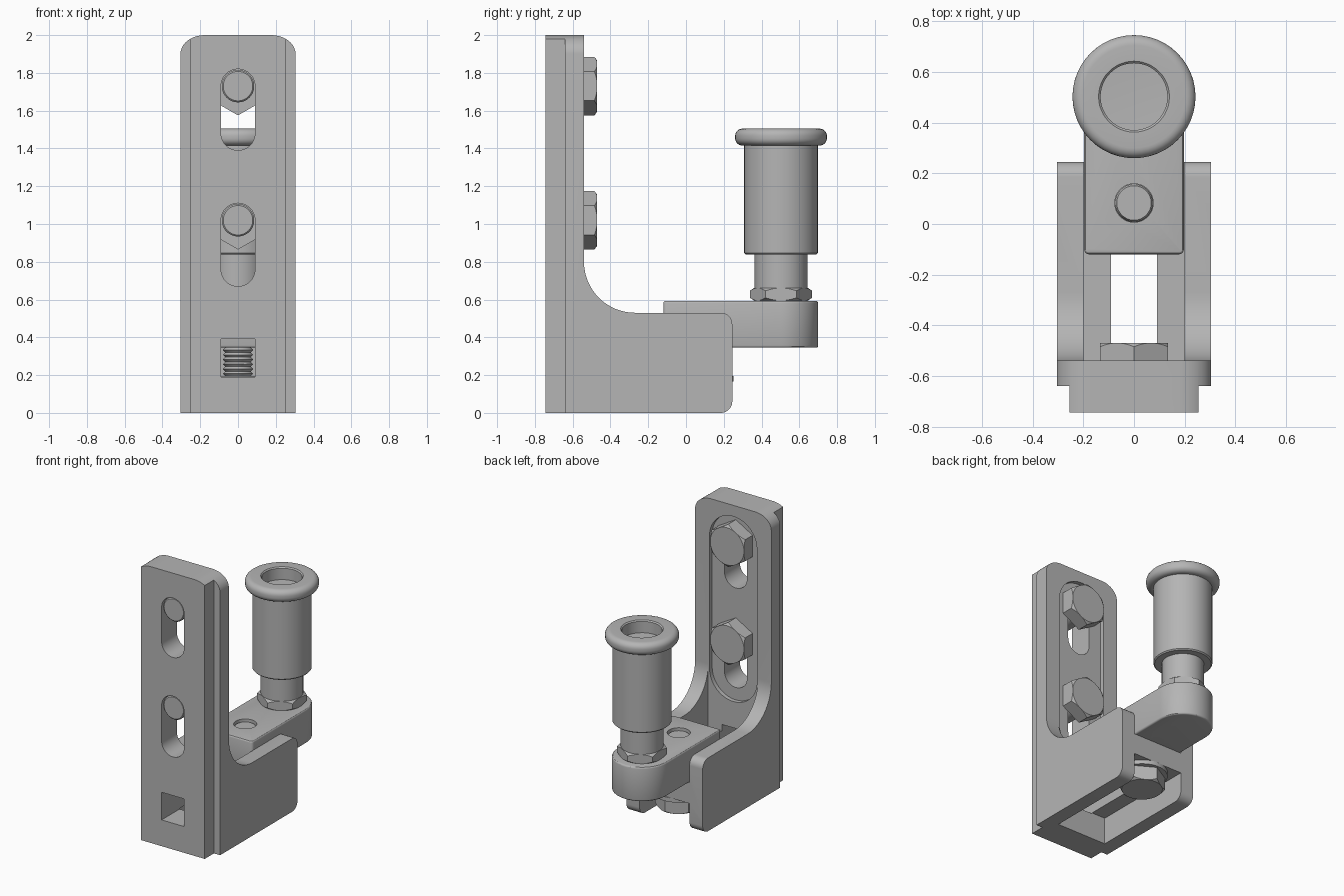
import bpy, bmesh
from math import pi, sin, cos, radians

cube = bpy.data.objects.get("Cube")
if cube:
    bpy.data.objects.remove(cube, do_unlink=True)

steel = bpy.data.materials.new("grey_steel")
steel.use_nodes = True
GREY = (0.46, 0.46, 0.46, 1)
steel.diffuse_color = GREY
steel.node_tree.nodes["Principled BSDF"].inputs["Base Color"].default_value = GREY


def finish(name, bm):
    bmesh.ops.recalc_face_normals(bm, faces=bm.faces)
    me = bpy.data.meshes.new(name)
    bm.to_mesh(me)
    bm.free()
    me.materials.append(steel)
    ob = bpy.data.objects.new(name, me)
    bpy.context.collection.objects.link(ob)
    return ob


def prism(name, pts, axis, lo, hi):
    """Extrude a 2D outline along an axis."""
    place = {"X": lambda a, b: (lo, a, b),
             "Y": lambda a, b: (a, lo, b),
             "Z": lambda a, b: (a, b, lo)}[axis]
    bm = bmesh.new()
    face = bm.faces.new([bm.verts.new(place(a, b)) for a, b in pts])
    ext = bmesh.ops.extrude_face_region(bm, geom=[face])["geom"]
    step = [(hi - lo) * (axis == k) for k in "XYZ"]
    bmesh.ops.translate(bm, vec=step, verts=[v for v in ext if isinstance(v, bmesh.types.BMVert)])
    return finish(name, bm)


def box(name, x0, x1, y0, y1, z0, z1):
    return prism(name, [(x0, y0), (x1, y0), (x1, y1), (x0, y1)], "Z", z0, z1)


def lathe(name, profile, segs=48):
    """Spin an (r, z) profile around z."""
    bm = bmesh.new()
    vs = [bm.verts.new((r, 0, z)) for r, z in profile]
    es = [bm.edges.new(p) for p in zip(vs, vs[1:])]
    bmesh.ops.spin(bm, geom=vs + es, cent=(0, 0, 0), axis=(0, 0, 1),
                   angle=2 * pi, steps=segs, use_duplicate=False)
    bmesh.ops.remove_doubles(bm, verts=bm.verts, dist=1e-5)
    return finish(name, bm)


def arc(cx, cy, rx, a0, a1, n=12, ry=None):
    ry = rx if ry is None else ry
    angles = [radians(a0 + (a1 - a0) * i / n) for i in range(n + 1)]
    return [(cx + rx * cos(a), cy + ry * sin(a)) for a in angles]


def stadium(r, z0, z1):
    return arc(0, z1 - r, r, 0, 180, 20) + arc(0, z0 + r, r, 180, 360, 20)


def apply(ob, mod):
    bpy.context.view_layer.objects.active = ob
    bpy.ops.object.modifier_apply(modifier=mod.name)


def combine(ob, tool, op="DIFFERENCE"):
    mod = ob.modifiers.new("bool", "BOOLEAN")
    mod.operation, mod.solver, mod.object = op, "EXACT", tool
    apply(ob, mod)
    bpy.data.objects.remove(tool, do_unlink=True)


def smooth(ob):
    bpy.ops.object.select_all(action="DESELECT")
    ob.select_set(True)
    bpy.context.view_layer.objects.active = ob
    bpy.ops.object.shade_smooth_by_angle(angle=radians(30))


def hexagon(name, r, h, both=False):
    """Hexagonal head or nut with turned corner chamfers."""
    ob = prism(name, arc(0, 0, r, 90, 390, 5), "Z", 0, h)
    c, inner = 0.016, r * 0.87
    base = [(0, 0), (inner, 0), (r * 1.01, c)] if both else [(0, 0), (r * 1.1, 0), (r * 1.1, c)]
    combine(ob, lathe("chamfer", base + [(r * 1.01, h - c), (inner, h), (0, h)]), "INTERSECT")
    return ob


# Bracket: side silhouette, then channel, pocket, slots and front shoulders
side = ([(-0.745, 0)] + arc(0.185, 0.06, 0.06, -90, 0, 8) + arc(0.185, 0.47, 0.06, 0, 90, 8)
        + arc(-0.27, 0.8, 0.27, 270, 180, 16) + [(-0.54, 2), (-0.745, 2)])
bracket = prism("bracket", side, "X", -0.305, 0.305)
front = ([(-0.305, -1), (0.305, -1)] + arc(0.175, 1.9, 0.13, 0, 90, 10, 0.1)
         + arc(-0.175, 1.9, 0.13, 90, 180, 10, 0.1))
combine(bracket, prism("round_top", front, "Y", -1, 1), "INTERSECT")
combine(bracket, box("channel", -0.2, 0.2, -0.54, 1, 0.345, 3))
combine(bracket, prism("head_recess", stadium(0.19, 0.58, 1.92), "Y", -0.57, 0))
combine(bracket, box("under_pocket", -0.2, 0.2, -0.54, 1, -1, 0.195))
combine(bracket, box("floor_slot", -0.09, 0.09, -1, 0.165, 0.19, 0.39))
for s in (-1, 1):
    combine(bracket, box("shoulder", *sorted((s * 0.255, s * 0.5)), -1, -0.64, -1, 3))
for z0, z1 in ((1.39, 1.82), (0.67, 1.11)):
    combine(bracket, prism("bolt_slot", stadium(0.09, z0, z1), "Y", -1, 0))
smooth(bracket)

# Two mounting bolts through the upright plate
for label, z in (("upper", 1.73), ("lower", 1.02)):
    head = hexagon(label + "_bolt_head", 0.155, 0.1)
    shank = lathe(label + "_bolt_shank", [(0, -0.165), (0.078, -0.165), (0.086, -0.157), (0.086, 0.01), (0, 0.01)])
    for ob in (head, shank):
        ob.rotation_euler.x = -pi / 2
        ob.location = (0, -0.57, z)
        smooth(ob)

# Swing arm with rounded end and bolt hole
PIN_Y, BOLT_Y = 0.503, 0.083
outline = (arc(0, PIN_Y, 0.197, 0, 180, 32) + arc(-0.177, -0.1, 0.02, 180, 270, 5)
           + arc(0.177, -0.1, 0.02, 270, 360, 5))
arm = prism("swing_arm", outline, "Z", 0.345, 0.593)
bev = arm.modifiers.new("bevel", "BEVEL")
bev.width, bev.segments, bev.limit_method, bev.angle_limit = 0.012, 3, "ANGLE", radians(40)
apply(arm, bev)
hole = lathe("hole", [(0, 0.3), (0.076, 0.3), (0.076, 0.7), (0, 0.7)])
hole.location.y = BOLT_Y
bpy.context.view_layer.update()
combine(arm, hole)
smooth(arm)

# Clamp bolt: threaded shank, washer and head under the floor
thread = [(0, 0.16)]
PITCH = 0.025
for i in range(16):
    z = 0.17 + i * PITCH
    thread += [(0.068, z), (0.08 if z < 0.33 else 0.075, z + PITCH / 2)]
thread += [(0.068, 0.575), (0, 0.575)]
parts = [lathe("clamp_bolt_thread", thread, 32),
         lathe("clamp_washer", [(0, 0.165), (0.169, 0.165), (0.169, 0.195), (0, 0.195)])]
clamp_head = hexagon("clamp_bolt_head", 0.155, 0.1)
clamp_head.rotation_euler.x = pi
clamp_head.location.z = 0.166
for ob in parts + [clamp_head]:
    ob.location.y = BOLT_Y
    smooth(ob)

# Upright pin: lock nut, neck, sleeve and rolled rim with a blind bore
nut = hexagon("lock_nut", 0.165, 0.066, True)
nut.location.z = 0.595
neck = lathe("pin_neck", [(0, 0.58), (0.14, 0.58), (0.14, 0.86), (0, 0.86)])
sleeve = lathe("pin_sleeve", [(0, 0.838), (0.187, 0.838), (0.195, 0.846), (0.195, 1.42), (0, 1.42)])
rim = lathe("pin_rim", [(0, 1.415)] + arc(0.203, 1.453, 0.04, -90, 0, 6, 0.038)
            + arc(0.203, 1.467, 0.04, 0, 90, 6, 0.038)
            + [(0.14, 1.505), (0.132, 1.497), (0.132, 1.4), (0, 1.4)])
# Open the sleeve top so the bore floor shows
bore = lathe("bore", [(0, 1.4), (0.132, 1.4), (0.132, 1.6), (0, 1.6)])
combine(sleeve, bore)
for ob in (nut, neck, sleeve, rim):
    ob.location.y = PIN_Y
    smooth(ob)
